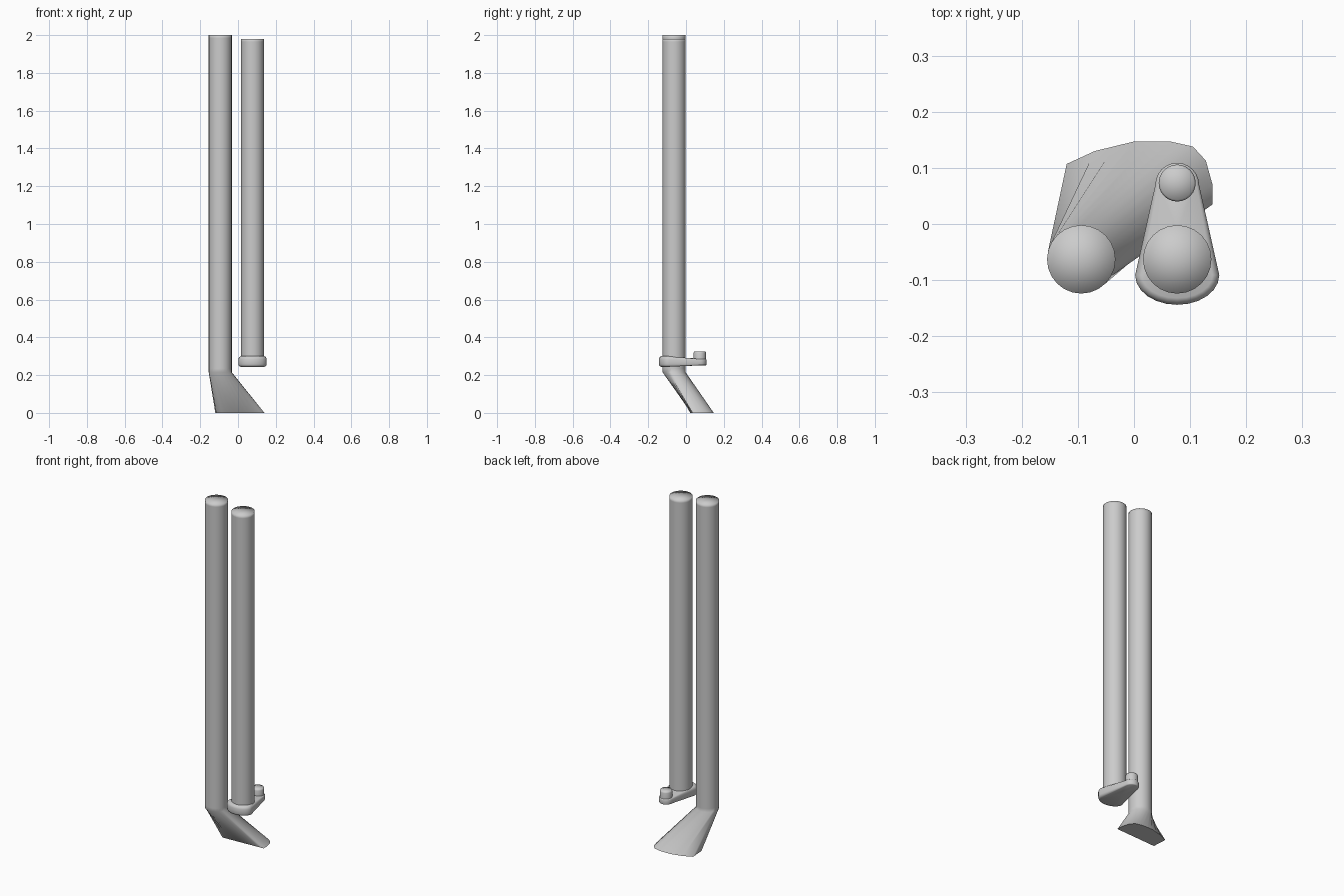
import bpy, bmesh, math
from mathutils import Vector

if "Cube" in bpy.data.objects:
    bpy.data.objects.remove(bpy.data.objects["Cube"])

N = 24


def loft(name, rings):
    """Skin a list of equal rings and close both ends with fans."""
    bm = bmesh.new()
    loops = [[bm.verts.new(p) for p in ring] for ring in rings]
    for a, b in zip(loops, loops[1:]):
        for i in range(len(a)):
            j = (i + 1) % len(a)
            bm.faces.new((a[i], a[j], b[j], b[i]))
    for loop in (loops[0], loops[-1]):
        c = bm.verts.new(sum((v.co for v in loop), Vector()) / len(loop))
        for i in range(len(loop)):
            bm.faces.new((loop[i], loop[(i + 1) % len(loop)], c))
    bmesh.ops.recalc_face_normals(bm, faces=bm.faces[:])
    for f in bm.faces:
        f.smooth = True
    # keep the flat mouth crisp
    for e in bm.edges:
        if len(e.link_faces) == 2 and all(v.co.z < 0.001 for v in e.verts):
            e.smooth = False
    me = bpy.data.meshes.new(name)
    bm.to_mesh(me)
    bm.free()
    ob = bpy.data.objects.new(name, me)
    bpy.context.collection.objects.link(ob)
    return ob


def circle(cx, cy, r, z):
    return [(cx + r * math.cos(2 * math.pi * i / N),
             cy + r * math.sin(2 * math.pi * i / N), z) for i in range(N)]


# Left tube with slanted, flared mouth
keys = [(-30, 0.14, 0.035), (0, 0.14, 0.07), (30, 0.128, 0.113),
        (60, 0.105, 0.138), (90, 0.065, 0.147), (120, 0.0, 0.147),
        (150, -0.07, 0.13), (165, -0.12, 0.107), (195, -0.115, 0.022),
        (330, 0.14, 0.035)]


def mouth_point(deg):
    if deg > 330:
        deg -= 360
    for (a, x, y), (b, u, v) in zip(keys, keys[1:]):
        if a <= deg <= b:
            t = (deg - a) / (b - a)
            return (x + (u - x) * t, y + (v - y) * t, 0)


mouth = [mouth_point(360 * i / N) for i in range(N)]
A = (-0.094, -0.063, 0.061)
loft("flared_tube", [mouth, circle(*A, 0.215), circle(*A, 0.235),
                     circle(*A, 1.985), circle(*A, 2.0)])

# Right tube
B = (0.077, -0.063, 0.061)
loft("straight_tube", [circle(*B, 0.27), circle(*B, 0.285),
                       circle(*B, 1.965), circle(*B, 1.98)])


# Tapered foot plate under the right tube
def foot_ring(inset, z_front, z_back):
    pts = []
    for i in range(13):
        a = math.pi + math.pi * i / 12
        pts.append((0.077 + (0.075 - inset) * math.cos(a),
                    -0.091 + (0.053 - inset) * math.sin(a), z_front))
    for i in range(13):
        a = math.pi * i / 12
        r = 0.039 - inset * 0.4
        pts.append((0.077 + r * math.cos(a), 0.07 + r * math.sin(a), z_back))
    return pts


loft("foot_plate", [foot_ring(0.012, 0.244, 0.252), foot_ring(0.003, 0.248, 0.254),
                    foot_ring(0, 0.257, 0.258), foot_ring(0, 0.285, 0.279),
                    foot_ring(0.004, 0.295, 0.283), foot_ring(0.012, 0.3, 0.285)])

# Short upright stub on the foot
S = (0.077, 0.073, 0.033)
loft("stub", [circle(*S, 0.265), circle(*S, 0.275), circle(*S, 0.318),
              circle(0.077, 0.073, 0.03, 0.326)])
